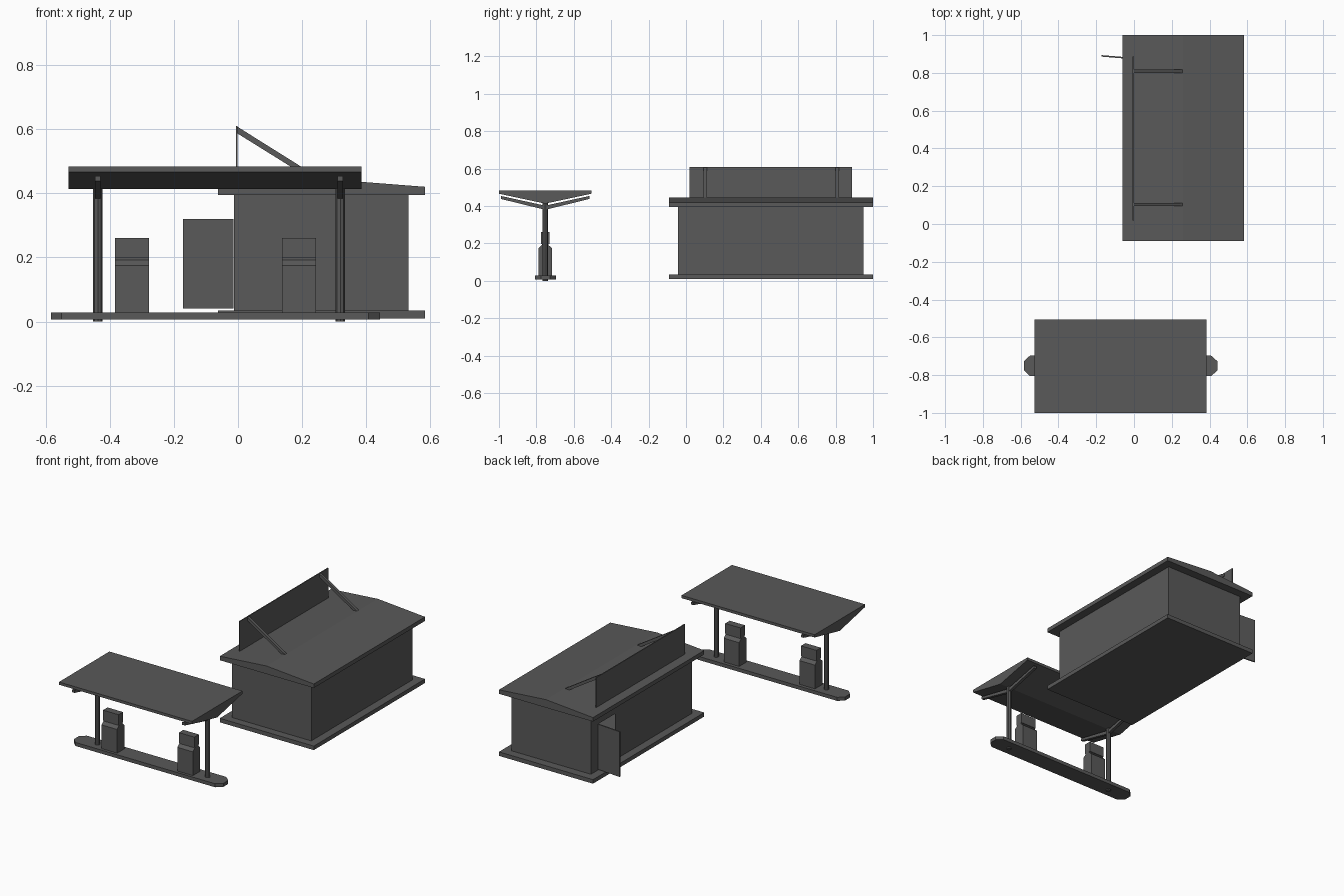
import bpy, bmesh
from mathutils import Vector

if "Cube" in bpy.data.objects:
    bpy.data.objects.remove(bpy.data.objects["Cube"])

# Dark charcoal used for every part
dark = bpy.data.materials.new("charcoal")
dark.diffuse_color = (0.1, 0.1, 0.1, 1)
dark.use_nodes = True
dark.node_tree.nodes["Principled BSDF"].inputs["Base Color"].default_value = dark.diffuse_color


def finish(name, bm):
    bmesh.ops.recalc_face_normals(bm, faces=bm.faces)
    mesh = bpy.data.meshes.new(name)
    bm.to_mesh(mesh)
    bm.free()
    mesh.materials.append(dark)
    obj = bpy.data.objects.new(name, mesh)
    bpy.context.collection.objects.link(obj)
    return obj


def prism(name, profile, axis, lo, hi):
    """Extrude a 2D profile (remaining axes in x, y, z order) along an axis."""
    bm = bmesh.new()

    def point(p, h):
        c = list(p)
        c.insert(axis, h)
        return bm.verts.new(c)

    face = bm.faces.new([point(p, lo) for p in profile])
    new = bmesh.ops.extrude_face_region(bm, geom=[face])["geom"]
    move = Vector((0, 0, 0))
    move[axis] = hi - lo
    bmesh.ops.translate(bm, vec=move, verts=[v for v in new if isinstance(v, bmesh.types.BMVert)])
    return finish(name, bm)


def box(name, x, y, z):
    return prism(name, [(x[0], y[0]), (x[1], y[0]), (x[1], y[1]), (x[0], y[1])], 2, *z)


X, Y, Z = 0, 1, 2

# Building floor slab
box("building_base", (-0.062, 0.583), (-0.09, 1.0), (0.01, 0.035))

# Thin walls with an open doorway on the left side
bm = bmesh.new()
x0, x1, y0, y1, z0, z1 = -0.012, 0.532, -0.042, 0.948, 0.035, 0.397
d0, d1, dz = 0.715, 0.875, 0.32


def sheet(*pts):
    bm.faces.new([bm.verts.new(p) for p in pts])


for a, b in [((x0, y0), (x1, y0)), ((x1, y0), (x1, y1)), ((x1, y1), (x0, y1))]:
    sheet((*a, z0), (*b, z0), (*b, z1), (*a, z1))
sheet(*[(x0, y, z) for y, z in [(y0, z0), (y0, z1), (y1, z1), (y1, z0),
                                (d1, z0), (d1, dz), (d0, dz), (d0, z0)]])
bmesh.ops.remove_doubles(bm, verts=bm.verts, dist=0.0001)
finish("building_walls", bm)

# Low gabled roof
prism("building_roof", [(-0.062, 0.395), (0.583, 0.395), (0.583, 0.42),
                        (0.26, 0.445), (-0.062, 0.42)], Y, -0.09, 1.0)

# Open door
prism("door", [(-0.014, 0.873), (-0.014, 0.881), (-0.171, 0.894), (-0.171, 0.886)], Z, 0.04, 0.32)

# Roof sign board and its two braces
box("sign_board", (-0.007, -0.001), (0.018, 0.888), (0.425, 0.61))
for i, y in enumerate((0.103, 0.808)):
    prism(f"sign_brace_{i + 1}", [(-0.003, 0.608), (-0.003, 0.587), (0.23, 0.442), (0.262, 0.442)],
          Y, y - 0.009, y + 0.009)

# Pump island with chamfered ends
prism("pump_island", [(-0.55, -0.806), (0.407, -0.806), (0.442, -0.775), (0.442, -0.727),
                      (0.407, -0.696), (-0.55, -0.696), (-0.583, -0.727), (-0.583, -0.775)],
      Z, 0.006, 0.028)

# Canopy with V-shaped underside
prism("canopy_roof", [(-1.0, 0.483), (-1.0, 0.466), (-0.753, 0.413),
                      (-0.506, 0.466), (-0.506, 0.483)], X, -0.528, 0.385)

# Canopy posts and V brackets
yc = -0.753
for i, x in enumerate((-0.437, 0.319)):
    bm = bmesh.new()
    bmesh.ops.create_cone(bm, cap_ends=True, segments=8, radius1=0.0145, radius2=0.0145, depth=0.415)
    bmesh.ops.translate(bm, vec=(x, yc, 0.2075), verts=bm.verts)
    finish(f"canopy_post_{i + 1}", bm)
    prism(f"canopy_bracket_{i + 1}",
          [(yc, 0.38), (yc + 0.237, 0.438), (yc + 0.237, 0.454), (yc, 0.402),
           (yc - 0.237, 0.454), (yc - 0.237, 0.438)], X, x - 0.009, x + 0.009)

# Fuel pumps: shouldered body with a slightly overhanging head
half = [(0.036, 0.028), (0.036, 0.175), (0.017, 0.192), (0.017, 0.198), (0.022, 0.198), (0.022, 0.261)]
outline = [(yc + y, z) for y, z in half] + [(yc - y, z) for y, z in reversed(half)]
for i, x in enumerate((-0.33, 0.19)):
    prism(f"fuel_pump_{i + 1}", outline, X, x - 0.053, x + 0.053)
